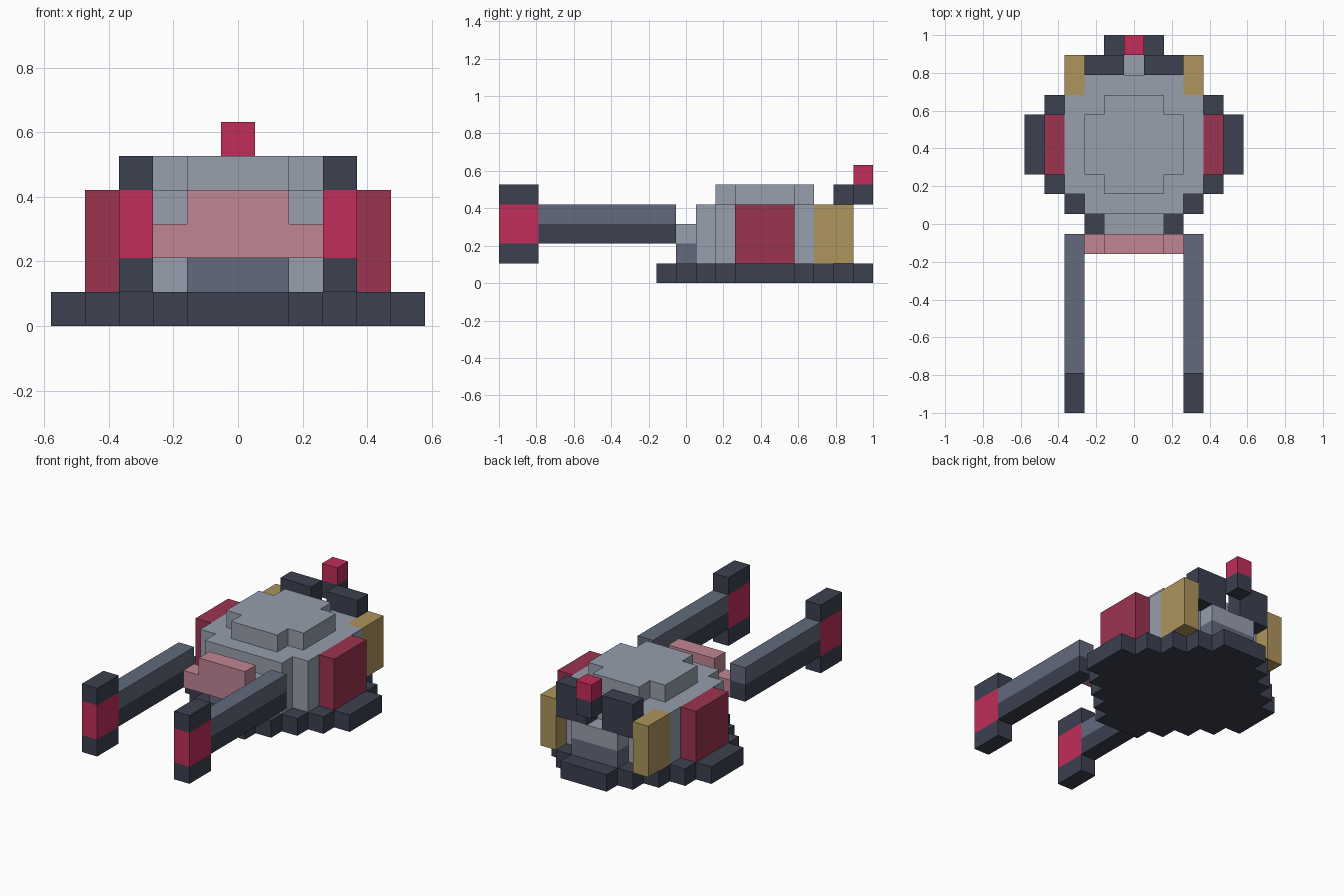
import bpy, bmesh

if "Cube" in bpy.data.objects:
    bpy.data.objects.remove(bpy.data.objects["Cube"])

U = 2 / 19  # one block


def material(name, rgb):
    m = bpy.data.materials.new(name)
    lin = [((c / 255 + 0.055) / 1.055) ** 2.4 for c in rgb]
    m.diffuse_color = (*lin, 1)
    m.use_nodes = True
    m.node_tree.nodes["Principled BSDF"].inputs["Base Color"].default_value = m.diffuse_color
    return m


DARK = material("charcoal", (60, 65, 80))
SLATE = material("slate", (98, 106, 124))
LIGHT = material("light_grey", (151, 159, 173))
RED = material("bright_red", (192, 45, 90))
WINE = material("wine_red", (155, 52, 80))
PINK = material("dusty_pink", (192, 134, 149))
GOLD = material("sand_gold", (173, 149, 93))


def prism(name, outline, lo, hi, mat, axis="z"):
    """Extrude an outline given in block units: (x, y) along z or (x, z) along y."""
    def place(a, b, t):
        x, y, z = (a, b, t) if axis == "z" else (a, t, b)
        return (x * U, y * U - 1, z * U)
    bm = bmesh.new()
    bottom = [bm.verts.new(place(a, b, lo)) for a, b in outline]
    top = [bm.verts.new(place(a, b, hi)) for a, b in outline]
    bm.faces.new(bottom)
    bm.faces.new(top)
    n = len(outline)
    for i in range(n):
        j = (i + 1) % n
        bm.faces.new((bottom[i], bottom[j], top[j], top[i]))
    bmesh.ops.recalc_face_normals(bm, faces=bm.faces)
    me = bpy.data.meshes.new(name)
    bm.to_mesh(me)
    bm.free()
    me.materials.append(mat)
    ob = bpy.data.objects.new(name, me)
    bpy.context.collection.objects.link(ob)
    return ob


def box(name, x, y, z, mat):
    return prism(name, [(x[0], y[0]), (x[1], y[0]), (x[1], y[1]), (x[0], y[1])],
                 z[0], z[1], mat)


def pair(name, x, y, z, mat):
    box("right_" + name, x, y, z, mat)
    box("left_" + name, (-x[1], -x[0]), y, z, mat)


def stepped(steps):
    """Mirrored stepped outline from (start, end, half width) rows."""
    right = [p for a, b, w in steps for p in ((w, a), (w, b))]
    return right + [(-x, y) for x, y in reversed(right)]


# Round saucer hull
prism("base_disc", stepped([(8, 9, 1.5), (9, 10, 2.5), (10, 11, 3.5), (11, 12, 4.5),
                            (12, 15, 5.5), (15, 16, 4.5), (16, 17, 3.5),
                            (17, 18, 2.5), (18, 19, 1.5)]), 0, 1, DARK)
prism("hull", stepped([(10, 11, 2.5), (11, 16, 3.5), (16, 17, 2.5)]), 1, 4, LIGHT)
prism("top_cap", stepped([(11, 12, 1.5), (12, 15, 2.5), (15, 16, 1.5)]), 4, 5, LIGHT)

# Front and back bulges of the hull
for end, y in (("front", 9), ("back", 17)):
    box(end + "_lower_bulge", (-1.5, 1.5), (y, y + 1), (1, 2), SLATE)
    box(end + "_upper_bulge", (-1.5, 1.5), (y, y + 1), (2, 3), LIGHT)

# Windscreen
prism("windscreen", stepped([(2, 3, 2.5), (3, 4, 1.5)]), 8, 9, PINK, axis="y")

# Side panels and rear thrusters
pair("side_panel", (3.5, 4.5), (12, 15), (1, 4), WINE)
pair("thruster", (2.5, 3.5), (16, 18), (1, 4), GOLD)

# Tail fins and beacon
pair("tail_fin", (0.5, 2.5), (17, 18), (3, 5), DARK)
box("beacon_mount", (-0.5, 0.5), (18, 19), (4, 5), DARK)
box("beacon", (-0.5, 0.5), (18, 19), (5, 6), RED)

# Forward booms with end pods
ARM = (2.5, 3.5)
pair("boom_top", ARM, (2, 9), (3, 4), SLATE)
pair("boom_underside", ARM, (2, 9), (2, 3), DARK)
pair("pod_foot", ARM, (0, 2), (1, 2), DARK)
pair("pod_band", ARM, (0, 2), (2, 4), RED)
pair("pod_cap", ARM, (0, 2), (4, 5), DARK)
